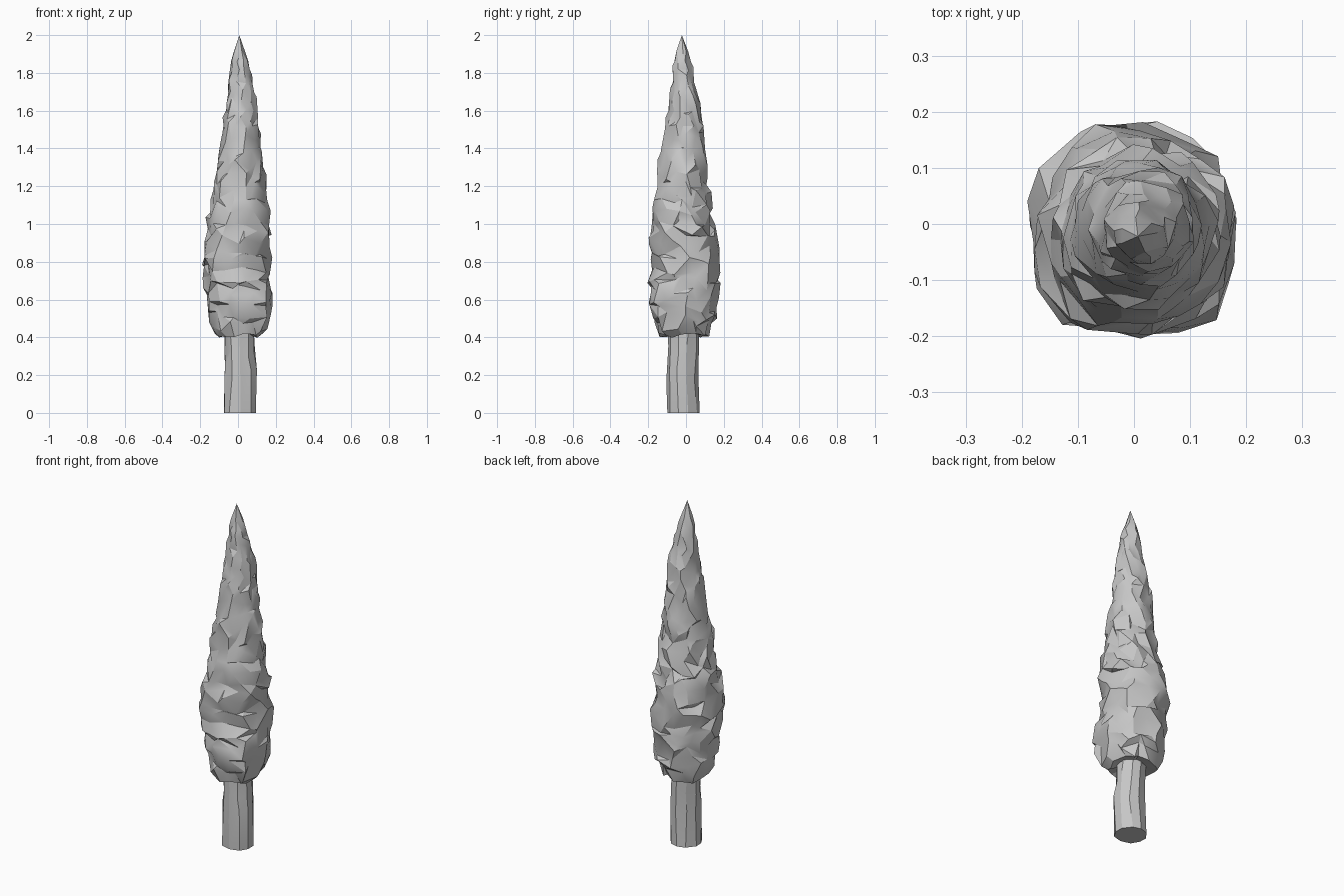
import bpy, bmesh, math, random
from mathutils import Vector, noise

random.seed(11)
if "Cube" in bpy.data.objects:
    bpy.data.objects.remove(bpy.data.objects["Cube"], do_unlink=True)

# One plain grey for the whole tree
grey = bpy.data.materials.new("plain_grey")
grey.use_nodes = True
colour = (0.57, 0.57, 0.57, 1)
grey.diffuse_color = colour
grey.node_tree.nodes["Principled BSDF"].inputs["Base Color"].default_value = colour


def finish(name, bm, angle):
    bmesh.ops.recalc_face_normals(bm, faces=bm.faces)
    mesh = bpy.data.meshes.new(name)
    bm.to_mesh(mesh)
    bm.free()
    mesh.materials.append(grey)
    obj = bpy.data.objects.new(name, mesh)
    bpy.context.collection.objects.link(obj)
    bpy.ops.object.select_all(action='DESELECT')
    obj.select_set(True)
    bpy.context.view_layer.objects.active = obj
    bpy.ops.object.shade_smooth_by_angle(angle=math.radians(angle))


def bridge(bm, rings, stagger):
    """Join neighbouring rings; staggered rings get alternating triangles."""
    for k, (low, high) in enumerate(zip(rings, rings[1:])):
        n = len(low)
        for i in range(n):
            j = (i + 1) % n
            a, b, c, d = low[i], low[j], high[j], high[i]
            if not stagger:
                bm.faces.new((a, b, c, d))
            elif k % 2:
                bm.faces.new((a, b, c))
                bm.faces.new((a, c, d))
            else:
                bm.faces.new((a, b, d))
                bm.faces.new((b, c, d))


def sample(profile, z):
    """Centre x, centre y and radius at a height."""
    for p, q in zip(profile, profile[1:]):
        if z <= q[0]:
            t = (z - p[0]) / (q[0] - p[0])
            return [u + (v - u) * t for u, v in zip(p[1:], q[1:])]
    return profile[-1][1:]


# Trunk: a slightly crooked ten-sided post
bm = bmesh.new()
rings = []
for z, cx, cy, r in [(0, 0.01, -0.015, 0.086), (0.2, 0.016, -0.02, 0.085),
                     (0.33, 0.01, -0.014, 0.081), (0.5, 0.005, -0.012, 0.08)]:
    ring = []
    for i in range(10):
        a = (i + 0.5 + random.uniform(-0.12, 0.12)) * math.tau / 10
        rr = r * random.uniform(0.97, 1.05)
        dz = random.uniform(-0.04, 0.04) if z else 0
        ring.append(bm.verts.new((cx + rr * math.cos(a), cy + rr * math.sin(a), z + dz)))
    rings.append(ring)
bridge(bm, rings, False)
bm.faces.new(rings[0])
bm.faces.new(rings[-1])
finish("trunk", bm, 30)

# Foliage: a tall craggy spindle, height / centre / radius
profile = [(0.41, 0, -0.012, 0.133), (0.5, 0.003, -0.015, 0.168), (0.6, 0.005, -0.012, 0.176),
           (0.8, -0.005, -0.004, 0.183), (0.92, -0.002, -0.012, 0.178),
           (1.1, 0.004, -0.022, 0.154), (1.3, 0.008, -0.016, 0.127),
           (1.5, 0.014, -0.006, 0.102), (1.65, 0.018, -0.009, 0.082),
           (1.75, 0.012, -0.014, 0.066), (1.86, 0.009, -0.018, 0.046),
           (1.93, 0.008, -0.02, 0.027)]
# Swollen clumps: height, compass angle in degrees, extra reach
clumps = [(0.6, -45, 0.035), (0.88, -135, 0.03), (0.75, 75, 0.012), (0.52, -135, -0.01)]
SIDES, ROWS = 15, 30
bm = bmesh.new()
rings = []
for k in range(ROWS + 1):
    z = 0.41 + 1.5 * k / ROWS
    cx, cy, r = sample(profile, z)
    rough = 1 if z < 1.85 else 0.3
    ring = []
    for i in range(SIDES):
        a = (i + 0.5 * (k % 2) + random.uniform(-0.4, 0.4)) * math.tau / SIDES
        lump = noise.noise(Vector((math.cos(a) * 1.5, math.sin(a) * 1.5, z * 9)))
        rr = r * (1 + rough * (0.08 * lump + random.uniform(-0.12, 0.08)))
        for height, angle, reach in clumps:
            facing = max(0, math.cos(a - math.radians(angle))) ** 12
            rr += reach * facing * math.exp(-((z - height) / 0.1) ** 2)
        dz = rough * random.uniform(-0.03, 0.03) * (0.4 if k == 0 else 1)
        ring.append(bm.verts.new((cx + rr * math.cos(a), cy + rr * math.sin(a), z + dz)))
    rings.append(ring)
bridge(bm, rings, True)

# Pointed tip and hollowed underside
tip = bm.verts.new((0.007, -0.022, 2))
base = bm.verts.new((0.005, -0.01, 0.43))
for i in range(SIDES):
    j = (i + 1) % SIDES
    bm.faces.new((rings[-1][i], rings[-1][j], tip))
    bm.faces.new((rings[0][j], rings[0][i], base))

# Thin out the crowded points near the top for broad facets
bmesh.ops.remove_doubles(bm, verts=bm.verts, dist=0.024)
finish("foliage", bm, 25)
